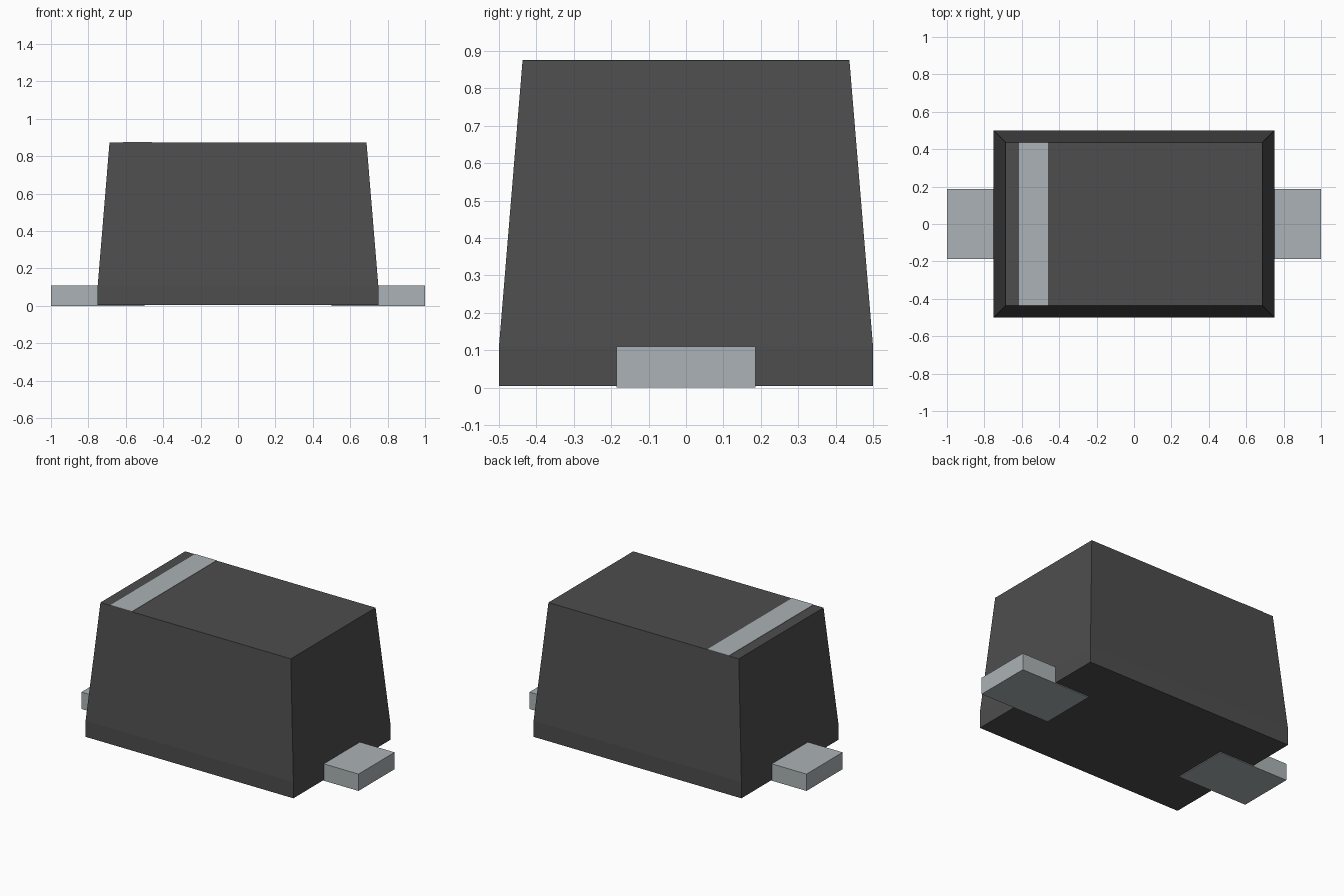
import bpy
import bmesh

cube = bpy.data.objects.get("Cube")
if cube:
    bpy.data.objects.remove(cube, do_unlink=True)


def make_material(name, colour):
    mat = bpy.data.materials.new(name)
    mat.use_nodes = True
    mat.diffuse_color = (*colour, 1)
    mat.node_tree.nodes["Principled BSDF"].inputs["Base Color"].default_value = (*colour, 1)
    return mat


def lofted_block(name, sections, mat, centre_x=0):
    """Stack rectangular sections (half x, half y, z) into a closed block."""
    bm = bmesh.new()
    rings = [[bm.verts.new((centre_x + sx * hx, sy * hy, z))
              for sx, sy in ((-1, -1), (1, -1), (1, 1), (-1, 1))]
             for hx, hy, z in sections]
    bm.faces.new(rings[0][::-1])
    bm.faces.new(rings[-1])
    for low, high in zip(rings, rings[1:]):
        for i in range(4):
            j = (i + 1) % 4
            bm.faces.new((low[i], low[j], high[j], high[i]))
    mesh = bpy.data.meshes.new(name)
    bm.to_mesh(mesh)
    bm.free()
    mesh.materials.append(mat)
    obj = bpy.data.objects.new(name, mesh)
    bpy.context.collection.objects.link(obj)
    return obj


dark = make_material("dark grey plastic", (0.075, 0.075, 0.075))
metal = make_material("light grey metal", (0.41, 0.45, 0.465))

# Moulded body: short upright base, then tapered walls
lofted_block("body", [(0.75, 0.5, 0.005), (0.75, 0.5, 0.11), (0.687, 0.437, 0.874)], dark)

# Marking stripe across the top, near the right end
lofted_block("marking_stripe", [(0.078, 0.437, 0.872), (0.078, 0.437, 0.876)], metal, -0.538)

# Flat leads running under the body and out at each end
for side, sign in (("left", 1), ("right", -1)):
    lofted_block(side + "_lead", [(0.25, 0.186, 0), (0.25, 0.186, 0.11)], metal, sign * 0.75)
